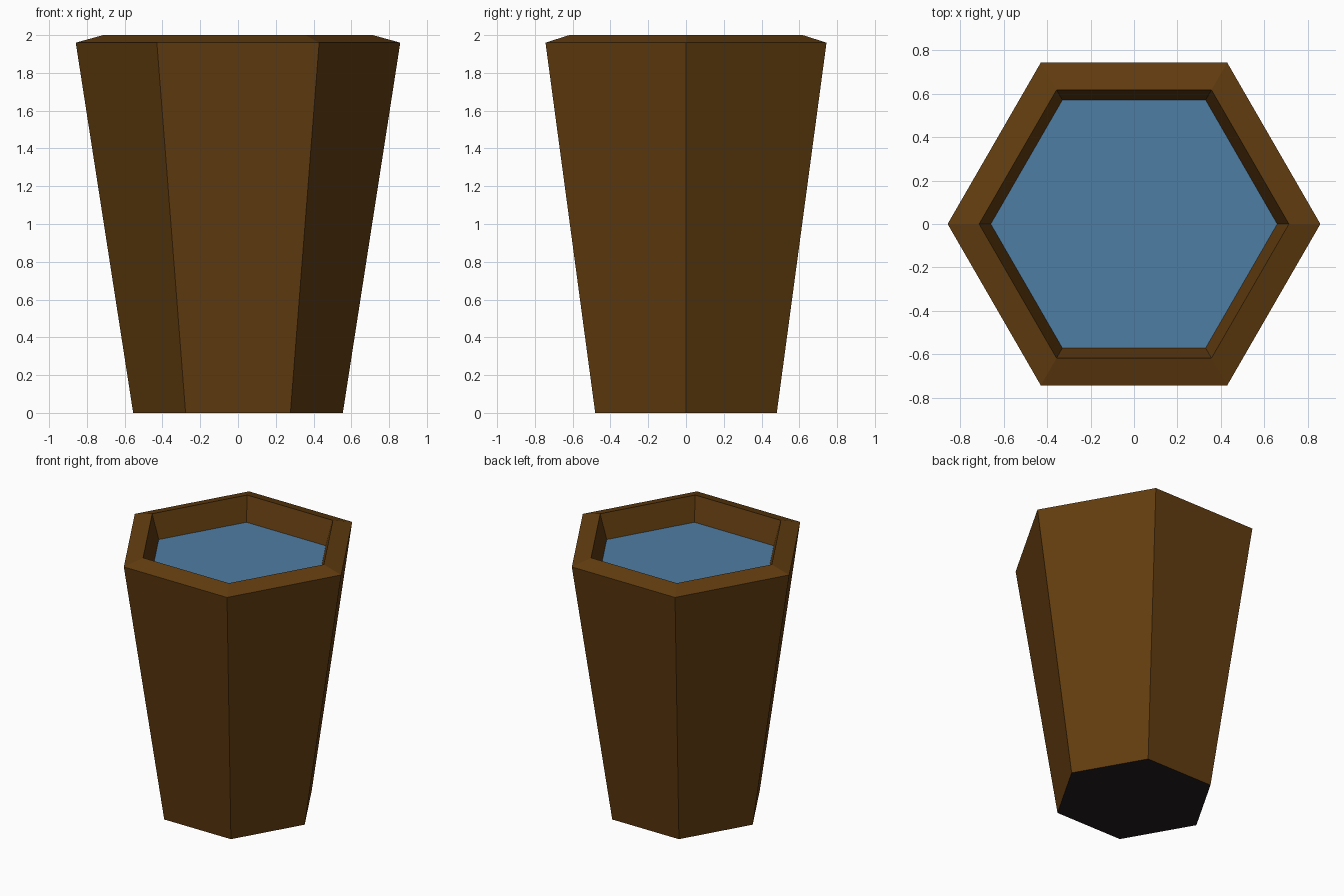
import bpy, bmesh, math

if "Cube" in bpy.data.objects:
    bpy.data.objects.remove(bpy.data.objects["Cube"])

SIDES = 6


def material(name, color):
    m = bpy.data.materials.new(name)
    m.diffuse_color = (*color, 1.0)
    m.use_nodes = True
    m.node_tree.nodes["Principled BSDF"].inputs["Base Color"].default_value = m.diffuse_color
    return m


wood = material("brown wood", (0.122, 0.046, 0.005))
water_blue = material("water blue", (0.078, 0.205, 0.37))
dark = material("dark base", (0.016, 0.012, 0.012))


def lathe(name, profile, mats, cap_index=None):
    """Hexagonal rings from (radius, z) pairs, first ring optionally capped."""
    bm = bmesh.new()
    rings = []
    for r, z in profile:
        rings.append([bm.verts.new((r * math.cos(math.tau * i / SIDES),
                                    r * math.sin(math.tau * i / SIDES), z))
                      for i in range(SIDES)])
    for a, b in zip(rings, rings[1:]):
        for i in range(SIDES):
            j = (i + 1) % SIDES
            bm.faces.new((a[i], a[j], b[j], b[i]))
    if cap_index is not None:
        down = len(rings) > 1
        cap = bm.faces.new(rings[0][::-1] if down else rings[0])
        cap.material_index = cap_index
    me = bpy.data.meshes.new(name)
    bm.to_mesh(me)
    bm.free()
    for m in mats:
        me.materials.append(m)
    ob = bpy.data.objects.new(name, me)
    bpy.context.collection.objects.link(ob)
    return ob


# Tapered body, sloped rim and inner wall, with a dark underside
lathe("barrel_body",
      [(0.555, 0.0), (0.859, 1.96), (0.714, 2.0), (0.66, 1.82)],
      [wood, dark], cap_index=1)

# Flat water surface inside the rim
lathe("water_surface", [(0.66, 1.82)], [water_blue], cap_index=0)
